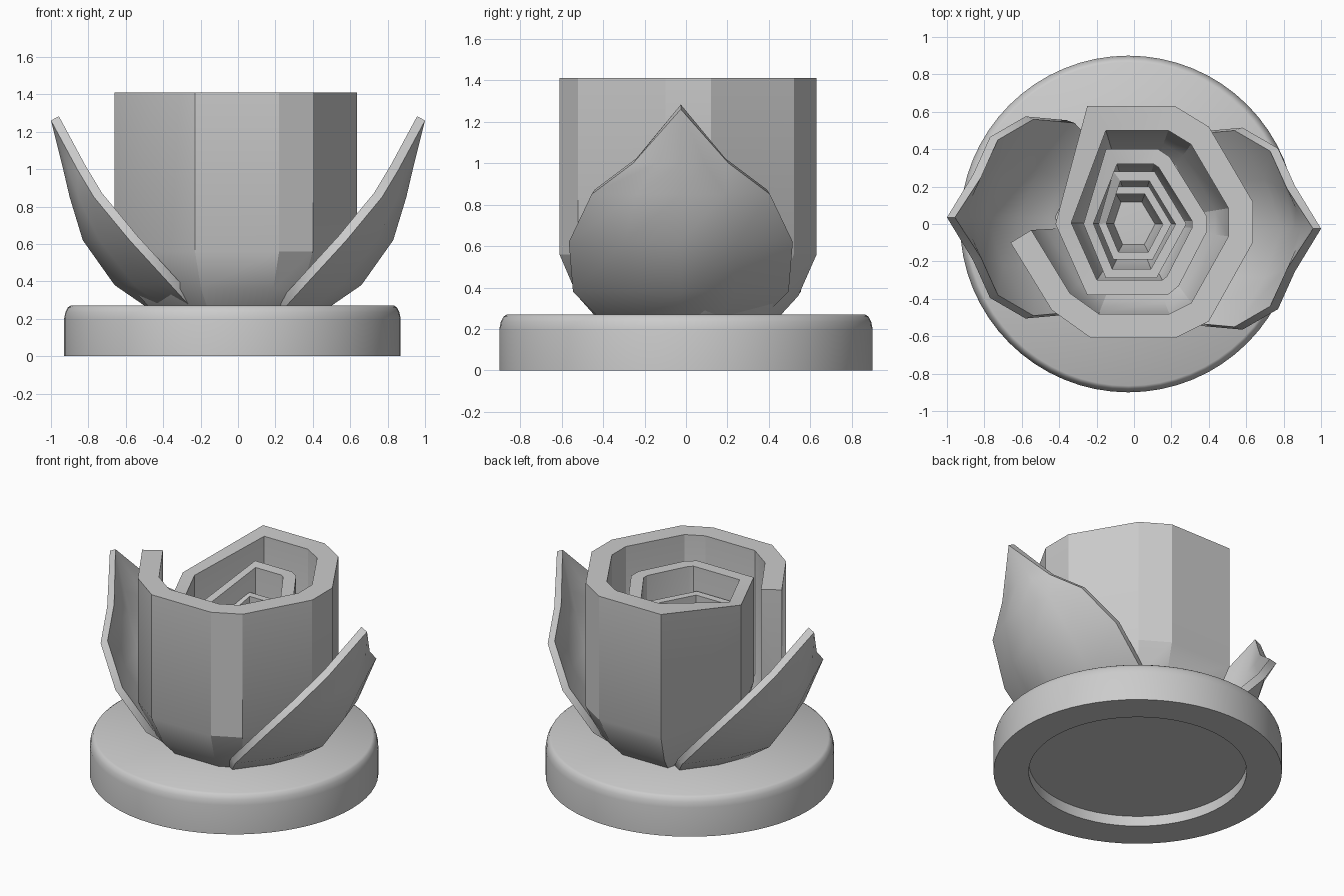
import bpy, bmesh, math
from mathutils import Vector

if "Cube" in bpy.data.objects:
    bpy.data.objects.remove(bpy.data.objects["Cube"])

grey = bpy.data.materials.new("plain_grey")
grey.use_nodes = True
grey.diffuse_color = (0.6, 0.6, 0.6, 1)
grey.node_tree.nodes["Principled BSDF"].inputs["Base Color"].default_value = (0.6, 0.6, 0.6, 1)


def finish(name, bm, angle):
    """Turn a bmesh into a shaded object."""
    bmesh.ops.recalc_face_normals(bm, faces=bm.faces)
    mesh = bpy.data.meshes.new(name)
    bm.to_mesh(mesh)
    bm.free()
    mesh.materials.append(grey)
    obj = bpy.data.objects.new(name, mesh)
    bpy.context.collection.objects.link(obj)
    bpy.ops.object.select_all(action='DESELECT')
    obj.select_set(True)
    bpy.context.view_layer.objects.active = obj
    bpy.ops.object.shade_smooth_by_angle(angle=math.radians(angle))
    return obj


def bridge(bm, a, b, closed):
    n = len(a)
    for i in range(n if closed else n - 1):
        j = (i + 1) % n
        bm.faces.new((a[i], a[j], b[j], b[i]))


# Round base: turned profile with a rounded shoulder and a recess underneath
profile = [(0.68, 0.07), (0.68, 0), (0.9, 0), (0.9, 0.2), (0.893, 0.235),
           (0.88, 0.26), (0.865, 0.27)]
bm = bmesh.new()
sides = 64
rings = []
for r, z in profile:
    rings.append([bm.verts.new((r * math.cos(k * math.tau / sides) - 0.03,
                                r * math.sin(k * math.tau / sides), z))
                  for k in range(sides)])
for a, b in zip(rings, rings[1:]):
    bridge(bm, a, b, True)
bm.faces.new(rings[0])
bm.faces.new(rings[-1])
finish("base", bm, 40)

# Rolled bud: one thick wall spiralling inwards, each coil lower and thinner
# every coil: (wall thickness, rim height, outline points)
coils = [
    (0.13, 1.41, [(-.66, -.1), (-.44, -.46), (-.23, -.61), (.22, -.61), (.4, -.52),
                  (.635, -.1), (.635, .12), (.4, .52), (.22, .63), (-.25, .63)]),
    (0.08, 1.28, [(-.42, 0), (-.25, -.38), (.18, -.38), (.24, -.33), (.39, -.04),
                  (.39, .04), (.19, .36), (.13, .4), (-.15, .4)]),
    (0.05, 1.12, [(-.27, 0), (-.15, -.29), (.12, -.29), (.28, 0), (.11, .28), (-.11, .28)]),
    (0.04, 1.0, [(-.19, 0), (-.11, -.19), (.1, -.19), (.2, 0), (.08, .2), (-.11, .2)]),
]
path = [(Vector(p), t, top) for t, top, pts in coils for p in pts]
taper = [(0.25, 0.7), (0.36, 0.86), (0.56, 1.0)]


def inward(i):
    """Mitred inward offset of path point i."""
    here = path[i][0]
    ends = [(path[max(i - 1, 0)][0], here), (here, path[min(i + 1, len(path) - 1)][0])]
    normals = [Vector((a.y - b.y, b.x - a.x)).normalized() for a, b in ends if a != b]
    total = sum(normals, Vector((0, 0))).normalized()
    return here + total * path[i][1] / max(total.dot(normals[0]), 0.5)


bm = bmesh.new()
sections = []
for i, (outer, _, top) in enumerate(path):
    levels = taper + [(top, 1.0)]
    inner = inward(i)
    loop = [(outer * s, z) for z, s in levels] + [(inner * s, z) for z, s in reversed(levels)]
    sections.append([bm.verts.new((p.x, p.y, z)) for p, z in loop])
for a, b in zip(sections, sections[1:]):
    bridge(bm, a, b, True)
# end caps of the wall, as strips between its two sides
for s in (sections[0], sections[-1]):
    bridge(bm, s[:4], s[:3:-1], False)
finish("bud", bm, 24)

# Two cupped leaves, the second turned half way round
# every row: (height, middle x, edge x, half width)
rows = [(0.22, .42, .2, .34), (0.27, .5, .26, .41), (0.38, .66, .36, .52), (0.62, .83, .58, .54),
        (0.85, .9, .77, .43), (1.0, .935, .86, .23), (1.26, 1.0, 1.0, 0)]
columns = [-1, -0.5, 0, 0.5, 1]
thickness = 0.05
for name, turn, shift in (("left_leaf", 1, -0.025), ("right_leaf", -1, 0.035)):
    bm = bmesh.new()
    skins = []
    for depth in (0, thickness):
        grid = []
        for z, xm, xe, half in rows:
            line = []
            for c in columns:
                bulge = 1 - abs(c) ** 1.5
                x = xe + (xm - xe) * bulge - depth * 0.85
                y = c * (half - depth * 0.3 * (half > 0))
                line.append(bm.verts.new((turn * x, turn * y + shift, z + depth * 0.45)))
            grid.append(line)
        for a, b in zip(grid, grid[1:]):
            bridge(bm, a, b, False)
        rim = [r[0] for r in grid] + grid[-1][1:] + [r[-1] for r in grid[-2::-1]] + grid[0][-2:0:-1]
        skins.append(rim)
    bridge(bm, skins[0], skins[1], True)
    bmesh.ops.remove_doubles(bm, verts=bm.verts, dist=0.0005)
    finish(name, bm, 35)
